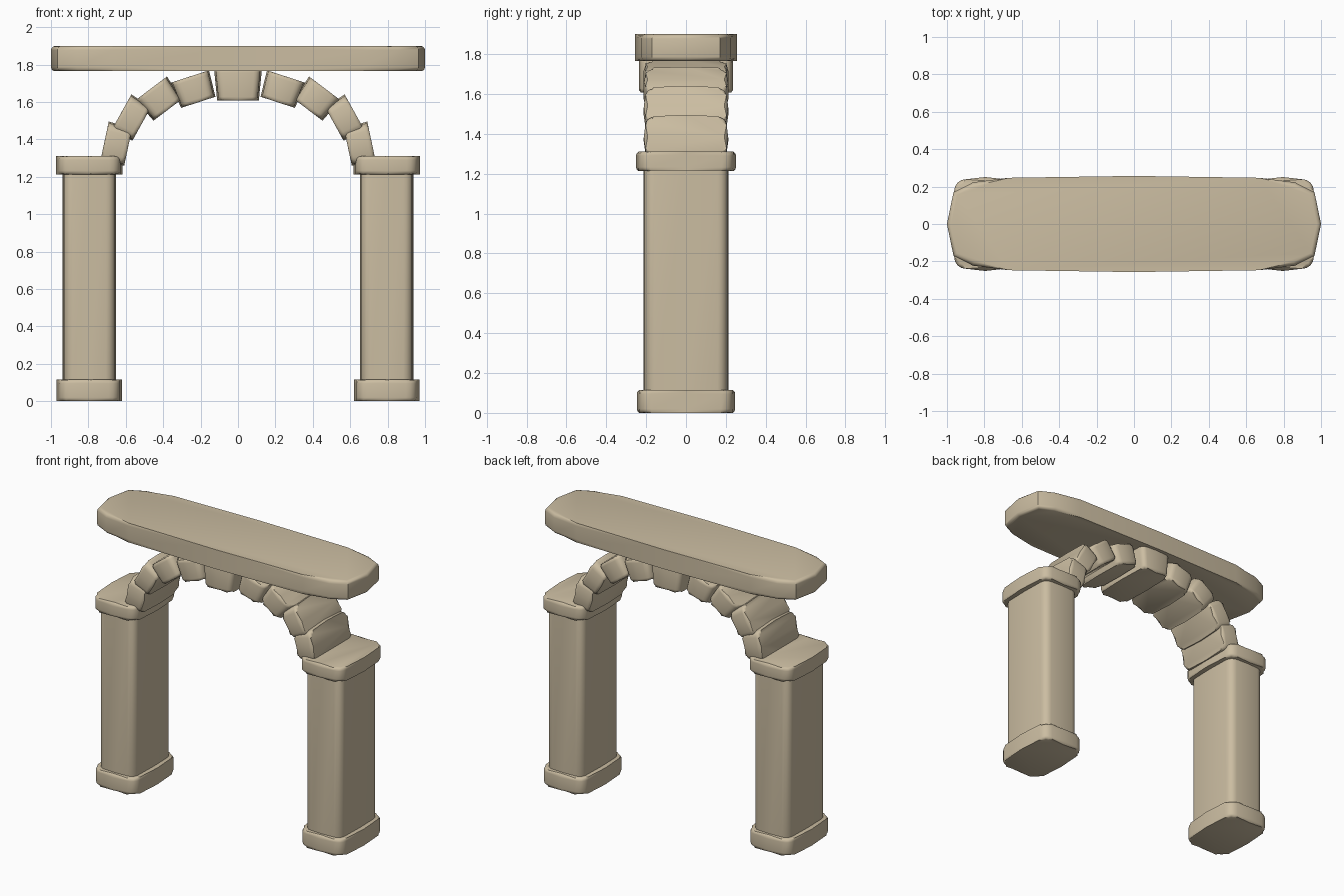
import bpy
import bmesh
import math

cube = bpy.data.objects.get("Cube")
if cube:
    bpy.data.objects.remove(cube, do_unlink=True)

stone = bpy.data.materials.new("tan_stone")
stone.use_nodes = True
colour = (0.60, 0.51, 0.36, 1)
stone.diffuse_color = colour
stone.node_tree.nodes["Principled BSDF"].inputs["Base Color"].default_value = colour


def worn_block(name, quarter, height, location, tilt=0, taper=1, edge=0.02):
    """Extrude a plan given by one quarter (from +x axis to +y axis), with worn edges."""
    half = quarter + [(-x, y) for x, y in reversed(quarter[:-1])]
    plan = half + [(-x, -y) for x, y in half[1:-1]]
    bm = bmesh.new()
    low = [bm.verts.new((x * taper, y, -height / 2)) for x, y in plan]
    high = [bm.verts.new((x, y, height / 2)) for x, y in plan]
    bm.faces.new(low[::-1])
    bm.faces.new(high)
    for i in range(len(plan)):
        j = (i + 1) % len(plan)
        bm.faces.new((low[i], low[j], high[j], high[i]))
    rims = [e for e in bm.edges if e.verts[0].co.z * e.verts[1].co.z > 0]
    bmesh.ops.bevel(bm, geom=rims, offset=edge, segments=3, profile=0.5, affect='EDGES')
    mesh = bpy.data.meshes.new(name)
    bm.to_mesh(mesh)
    bm.free()
    mesh.materials.append(stone)
    obj = bpy.data.objects.new(name, mesh)
    bpy.context.collection.objects.link(obj)
    obj.location = location
    obj.rotation_euler.y = math.radians(tilt)
    bpy.ops.object.select_all(action='DESELECT')
    obj.select_set(True)
    bpy.context.view_layer.objects.active = obj
    bpy.ops.object.shade_smooth_by_angle(angle=math.radians(40))
    return obj


def rounded(hx, hy, r, bulge=0.008):
    """Quarter plan of a slightly bulging rounded rectangle."""
    cx, cy = hx - bulge - r, hy - bulge - r
    arc = [(cx + r * math.cos(a), cy + r * math.sin(a))
           for a in (math.pi / 2 * k / 4 for k in range(5))]
    return [(hx, 0)] + arc + [(0, hy)]


# Long top slab with pointed, rounded ends
worn_block("top_slab", [(1, 0), (0.965, 0.17), (0.86, 0.223), (0.67, 0.247), (0, 0.257)],
           0.135, (0, 0, 1.832), edge=0.022)

# Central keystone
worn_block("keystone", rounded(0.128, 0.237, 0.035), 0.17, (0, 0, 1.692), taper=0.87)

# Arch blocks on one side: x, z, tilt, length, thickness
arch = [
    (0.235, 1.667, 18, 0.215, 0.145),
    (0.42, 1.615, 37, 0.21, 0.145),
    (0.57, 1.512, 61, 0.225, 0.125),
    (0.651, 1.372, 78, 0.225, 0.13),
]

for side, s in (("left", 1), ("right", -1)):
    for n, (x, z, tilt, length, thick) in enumerate(arch, 1):
        worn_block(f"{side}_arch_block_{n}", rounded(length / 2, 0.212, 0.04), thick,
                   (s * x, 0, z), tilt=s * tilt, taper=0.9)
    # Pillar: base, shaft and cap
    x = s * 0.795
    worn_block(f"{side}_pillar_base", rounded(0.175, 0.247, 0.06, 0.012), 0.115, (x, 0, 0.0575))
    worn_block(f"{side}_pillar_shaft", rounded(0.142, 0.212, 0.05, 0.004), 1.14, (x, 0, 0.66))
    worn_block(f"{side}_pillar_cap", rounded(0.178, 0.251, 0.06, 0.012), 0.097, (x, 0, 1.2615))
